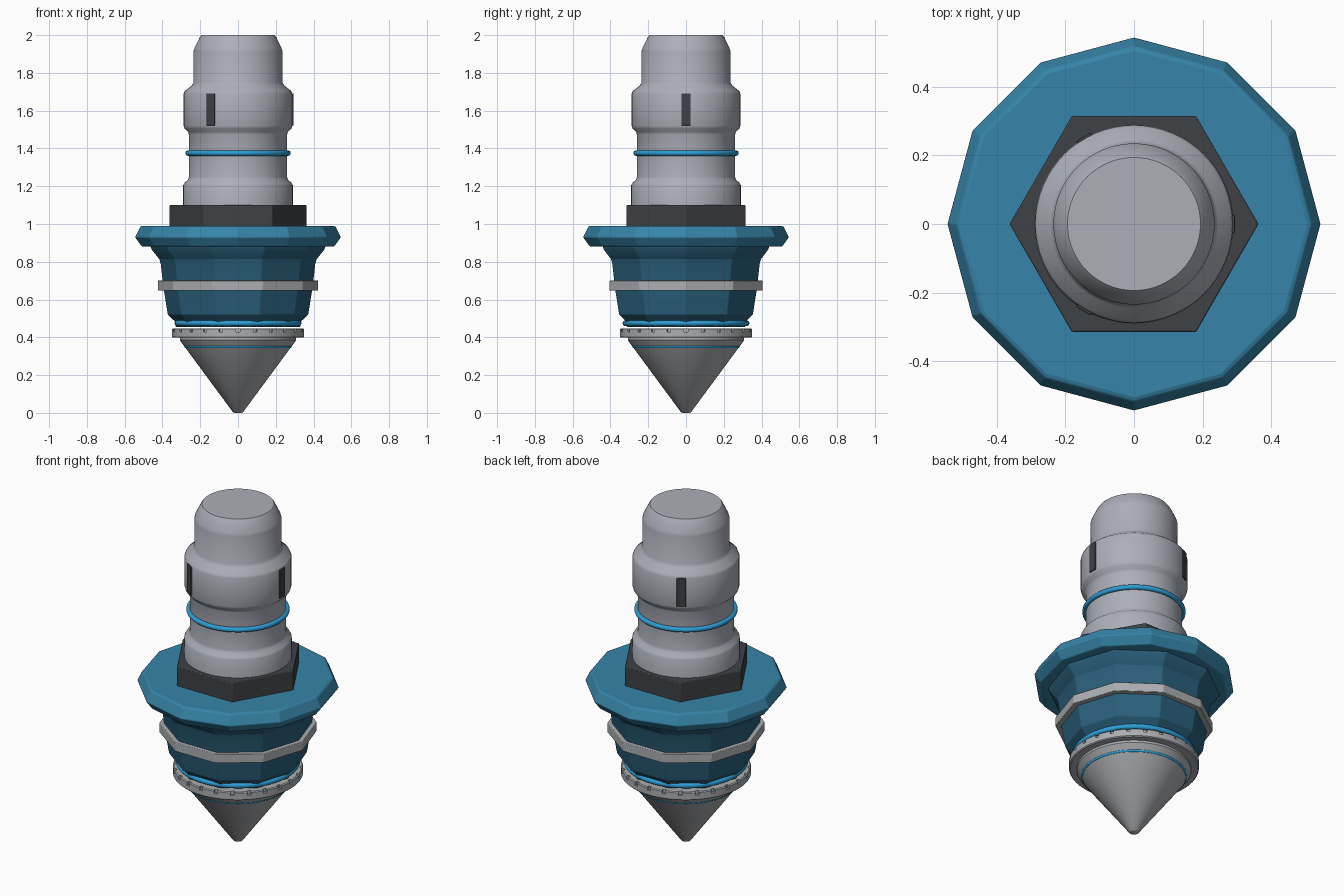
import bpy, bmesh, math
from mathutils import Matrix

if "Cube" in bpy.data.objects:
    bpy.data.objects.remove(bpy.data.objects["Cube"])


def srgb(r, g, b):
    lin = [(c / 255 / 12.92) if c < 11 else ((c / 255 + 0.055) / 1.055) ** 2.4 for c in (r, g, b)]
    return (*lin, 1)


def material(name, rgb):
    m = bpy.data.materials.new(name)
    m.diffuse_color = srgb(*rgb)
    m.use_nodes = True
    m.node_tree.nodes["Principled BSDF"].inputs["Base Color"].default_value = m.diffuse_color
    return m


STEEL = material("steel grey", (172, 175, 185))
SILVER = material("silver grey", (172, 174, 177))
DARK = material("charcoal", (62, 65, 70))
TEAL = material("teal", (54, 132, 168))
DEEP = material("deep teal", (42, 96, 124))
BLUE = material("bright blue", (46, 158, 214))


def finish(name, bm, mat, smooth=None, bevel=0):
    bmesh.ops.recalc_face_normals(bm, faces=bm.faces)
    me = bpy.data.meshes.new(name)
    bm.to_mesh(me)
    bm.free()
    ob = bpy.data.objects.new(name, me)
    bpy.context.collection.objects.link(ob)
    me.materials.append(mat)
    if bevel:
        mod = ob.modifiers.new("bevel", 'BEVEL')
        mod.width, mod.segments = bevel, 2
        mod.limit_method, mod.angle_limit = 'ANGLE', math.radians(25)
    if smooth:
        bpy.ops.object.select_all(action='DESELECT')
        bpy.context.view_layer.objects.active = ob
        ob.select_set(True)
        bpy.ops.object.shade_smooth_by_angle(angle=math.radians(smooth))
    return ob


def lathe(name, profile, mat, sides=64, smooth=25, bevel=0):
    """Closed solid of (radius, z) rings, first corner on +x."""
    bm = bmesh.new()
    rings = [[bm.verts.new((r * math.cos(2 * math.pi * i / sides),
                            r * math.sin(2 * math.pi * i / sides), z))
              for i in range(sides)] for r, z in profile]
    for a, b in zip(rings, rings[1:]):
        for i in range(sides):
            j = (i + 1) % sides
            bm.faces.new((a[i], a[j], b[j], b[i]))
    bm.faces.new(rings[0])
    bm.faces.new(rings[-1])
    return finish(name, bm, mat, smooth, bevel)


def o_ring(name, radius, tube, z):
    bpy.ops.mesh.primitive_torus_add(location=(0, 0, z), major_radius=radius, minor_radius=tube,
                                     major_segments=64, minor_segments=12)
    ob = bpy.context.object
    ob.name = name
    ob.data.materials.append(BLUE)
    bpy.ops.object.shade_smooth()


# Stepped round shaft
lathe("shaft", [(0.29, 1.06), (0.29, 1.205), (0.283, 1.218), (0.264, 1.235), (0.26, 1.25),
                (0.26, 1.475), (0.265, 1.488), (0.283, 1.505), (0.288, 1.52), (0.288, 1.69),
                (0.282, 1.704), (0.245, 1.733), (0.235, 1.75), (0.235, 1.915), (0.231, 1.93),
                (0.202, 1.99), (0.194, 2.0)], STEEL, smooth=40)

# Three slot plates around the collar
for k in range(3):
    bm = bmesh.new()
    bmesh.ops.create_cube(bm, size=1, matrix=Matrix.Rotation(k * 2 * math.pi / 3, 4, 'Z')
                          @ Matrix.Translation((0.283, 0, 1.607)) @ Matrix.Diagonal((0.022, 0.05, 0.17, 1)))
    finish(f"slot_plate_{k + 1}", bm, DARK, bevel=0.003)

# Hexagonal nut and twelve-sided flange
lathe("hex_nut", [(0.363, 0.98), (0.363, 1.10)], DARK, 6, bevel=0.004)
lathe("flange", [(0.47, 0.88), (0.51, 0.882), (0.545, 0.93), (0.518, 0.985), (0.505, 0.99)],
      TEAL, 12, smooth=20, bevel=0.004)

# Ten-sided tapered housing with its band
lathe("housing", [(0.33, 0.455), (0.335, 0.485), (0.372, 0.52), (0.395, 0.66), (0.41, 0.79),
                  (0.418, 0.815), (0.458, 0.865), (0.465, 0.885)], DEEP, 10, smooth=20, bevel=0.004)
lathe("housing_band", [(0.425, 0.647), (0.425, 0.70)], SILVER, 10, bevel=0.003)

# Notched ring below the housing
ring = lathe("notched_ring", [(0.345, 0.398), (0.35, 0.403), (0.35, 0.443), (0.345, 0.448)], SILVER, 96)
bm = bmesh.new()
for k in range(24):
    bmesh.ops.create_cube(bm, size=1, matrix=Matrix.Rotation(k * math.pi / 12, 4, 'Z')
                          @ Matrix.Translation((0.355, 0, 0.443)) @ Matrix.Diagonal((0.04, 0.02, 0.03, 1)))
cutter = finish("notch_cutter", bm, SILVER)
cutter.hide_render = True
cutter.hide_set(True)
cut = ring.modifiers.new("notches", 'BOOLEAN')
cut.object, cut.operation, cut.solver = cutter, 'DIFFERENCE', 'EXACT'

# Pointed tip
lathe("cone_tip", [(0.018, 0), (0.027, 0.004), (0.308, 0.385), (0.308, 0.41)], SILVER, smooth=30)

# Seals
o_ring("upper_seal", 0.265, 0.014, 1.375)
o_ring("middle_seal", 0.32, 0.016, 0.475)
o_ring("lower_seal", 0.276, 0.009, 0.352)
